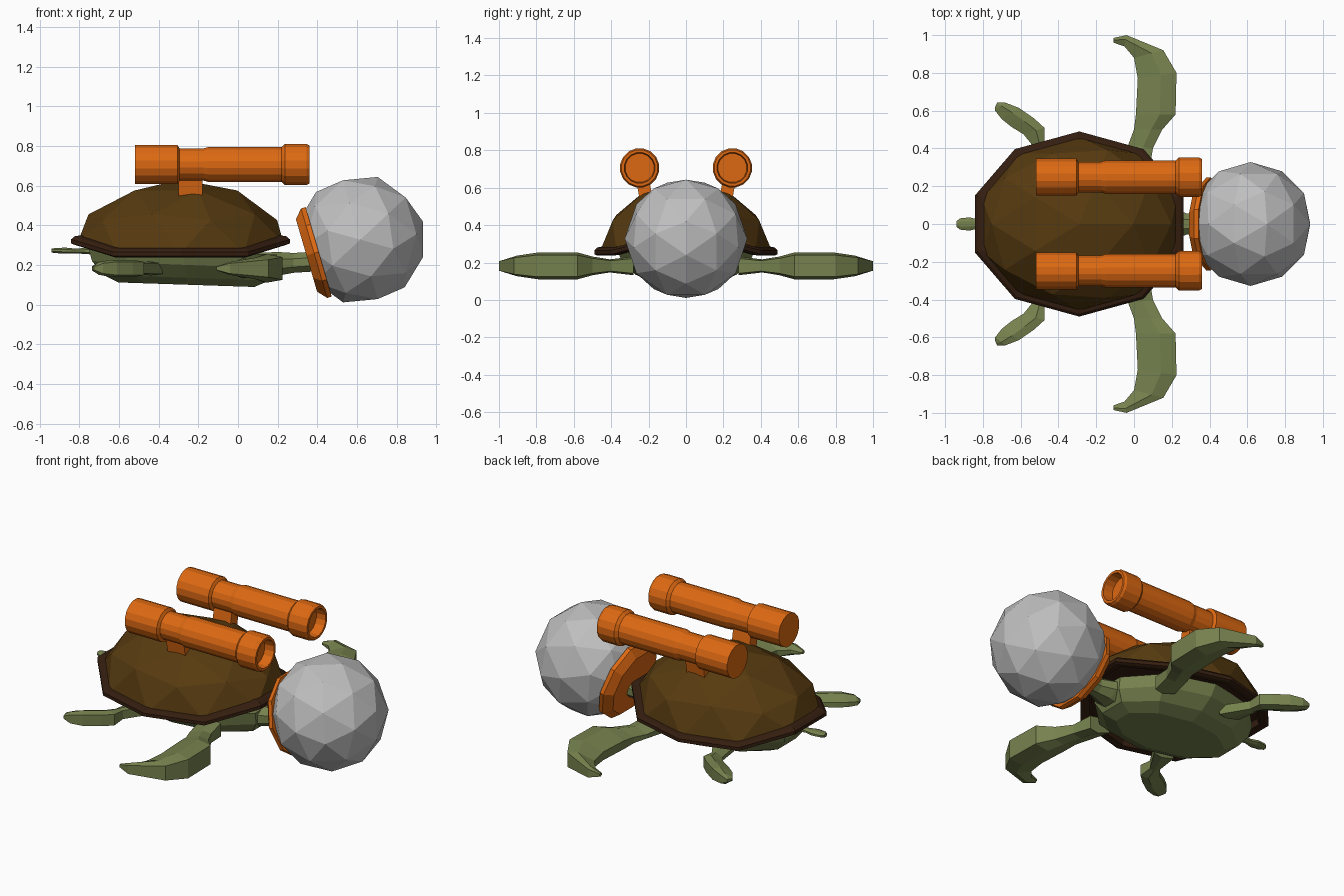
import bpy, bmesh, math
from mathutils import Matrix, Vector

cube = bpy.data.objects.get("Cube")
if cube:
    bpy.data.objects.remove(cube, do_unlink=True)


def material(name, rgb):
    m = bpy.data.materials.new(name)
    m.use_nodes = True
    m.diffuse_color = (*rgb, 1)
    m.node_tree.nodes["Principled BSDF"].inputs["Base Color"].default_value = (*rgb, 1)
    return m


orange = material("orange", (0.72, 0.14, 0.006))
brown = material("shell brown", (0.095, 0.043, 0.005))
dark = material("dark brown", (0.035, 0.013, 0.005))
olive = material("olive green", (0.18, 0.22, 0.075))
grey = material("light grey", (0.52, 0.52, 0.52))


def finish(bm, name, mat, matrix=None, mirror=False):
    bmesh.ops.recalc_face_normals(bm, faces=bm.faces)
    mesh = bpy.data.meshes.new(name)
    bm.to_mesh(mesh)
    bm.free()
    mesh.materials.append(mat)
    ob = bpy.data.objects.new(name, mesh)
    bpy.context.collection.objects.link(ob)
    if matrix:
        mesh.transform(matrix)
    if mirror:
        mod = ob.modifiers.new("mirror", "MIRROR")
        mod.use_axis = (False, True, False)
        mod.use_mirror_merge = False
    return ob


def loft(rings, name, mat, matrix=None, mirror=False):
    """Skin closed rings of equal length and cap both ends."""
    bm = bmesh.new()
    rows = [[bm.verts.new(p) for p in ring] for ring in rings]
    n = len(rows[0])
    for a, b in zip(rows, rows[1:]):
        for i in range(n):
            j = (i + 1) % n
            bm.faces.new((a[i], a[j], b[j], b[i]))
    bm.faces.new(rows[0])
    bm.faces.new(rows[-1])
    return finish(bm, name, mat, matrix, mirror)


def circle(r, z, n):
    return [(r * math.cos(math.tau * (i + .5) / n),
             r * math.sin(math.tau * (i + .5) / n), z) for i in range(n)]


# Shell dome: half an icosphere whose edge lifts at the head and tail ends
CX = -0.29


def lift(x):
    return max(0, abs(x) - 0.34) * 0.3


bm = bmesh.new()
bmesh.ops.create_icosphere(bm, subdivisions=2, radius=1)
bmesh.ops.delete(bm, geom=[v for v in bm.verts if v.co.z < -0.01], context="VERTS")
for v in bm.verts:
    low = v.co.z < 0.01
    v.co = Vector((v.co.x * 0.545, v.co.y * 0.46, 0.26 + v.co.z * 0.37))
    if low:
        v.co.z += lift(v.co.x)
    v.co.x += CX
finish(bm, "shell_dome", brown)


# Shell rim: decagon band with a recessed underside
def decagon(scale, z):
    return [(CX + x * 0.58 * scale, y * 0.49 * scale, z + lift(x * 0.58))
            for x, y, _ in circle(1, 0, 10)]


loft([decagon(s, z) for s, z in
      ((.92, .285), (.97, .28), (1, .265), (1, .245), (.97, .238), (.9, .24), (.88, .275))],
     "shell_rim", dark)


# Body hull under the shell
def hull(cx, rx, ry, z, rise):
    return [(cx + rx * x, ry * y, z - rise * x) for x, y, _ in circle(1, 0, 10)]


loft([hull(-.26, .36, .19, .1, .012), hull(-.26, .44, .27, .135, .015),
      hull(-.27, .49, .34, .2, .02), hull(-.28, .5, .37, .27, .02)], "body", olive)


# Neck and tail
def diamond(x, w, z, h):
    return [(x, w * c, z + h * s) for c, s, _ in circle(1.08, 0, 8)]


loft([diamond(.08, .13, .19, .07), diamond(.2, .09, .205, .06),
      diamond(.28, .055, .21, .05), diamond(.44, .055, .22, .05)], "neck", olive)
loft([diamond(-.7, .03, .27, .02), diamond(-.82, .022, .27, .012),
      diamond(-.87, .035, .272, .015), diamond(-.92, .03, .272, .013),
      diamond(-.94, .015, .272, .01)], "tail", olive)


# Flippers: stations of leading edge, trailing edge and half thickness
def flipper(stations, name):
    rings = []
    for lx, ly, tx, ty, h in stations:
        section = ((0, .8), (.4, 1), (1, .35), (1, -.35), (.4, -1), (0, -.8))
        rings.append([(lx + (tx - lx) * t, ly + (ty - ly) * t, .182 + h * s)
                      for t, s in section])
    loft(rings, name, olive, mirror=True)


flipper([(.08, .28, -.06, .28, .05), (.10, .40, -.03, .42, .035), (.15, .5, 0, .5, .05),
         (.22, .58, .01, .58, .072), (.225, .8, .02, .77, .072), (.155, .92, 0, .88, .055),
         (-.04, 1, -.05, .94, .032), (-.108, .985, -.108, .96, .01)], "front_flippers")
flipper([(-.38, .28, -.52, .28, .035), (-.475, .43, -.54, .42, .032),
         (-.475, .51, -.585, .475, .042), (-.53, .56, -.65, .515, .042),
         (-.61, .615, -.7, .555, .042), (-.68, .642, -.735, .6, .032),
         (-.725, .642, -.737, .615, .01)], "rear_flippers")

# Faceted helmet, sliced open at the neck and tilted upward
R, CUT = 0.328, -0.223
tilt = Matrix.Translation((.617, 0, .327)) @ Matrix.Rotation(math.radians(73.7), 4, "Y")
bm = bmesh.new()
bmesh.ops.create_icosphere(bm, subdivisions=2, radius=R)
bmesh.ops.bisect_plane(bm, geom=bm.verts[:] + bm.edges[:] + bm.faces[:],
                       plane_co=(0, 0, CUT), plane_no=(0, 0, -1), clear_outer=True)
bmesh.ops.holes_fill(bm, edges=[e for e in bm.edges if e.is_boundary])
finish(bm, "helmet", grey, tilt)
loft([circle(.247, CUT + .004, 10), circle(.247, CUT - .02, 10),
      circle(.2, CUT - .06, 10)], "helmet_collar", orange, tilt)

# Twin tubes with a hollow muzzle, turned about the x axis
profile = ((-.52, .1), (-.305, .1), (-.295, .082), (-.175, .082), (-.15, .09), (.22, .09),
           (.237, .106), (.345, .106), (.36, .098), (.36, .083), (.3, .078))
along_x = Matrix.Translation((0, .248, .706)) @ Matrix.Rotation(math.pi / 2, 4, "Y")
loft([circle(r, x, 16) for x, r in profile], "tubes", orange, along_x, True)

# Slanted mounts joining the tubes to the shell
loft([[(x, y + dy, z) for x, dy in ((-.3, -.035), (-.18, -.035), (-.18, .035), (-.3, .035))]
      for y, z in ((.2, .5), (.215, .55), (.235, .66))], "tube_mounts", orange, mirror=True)
